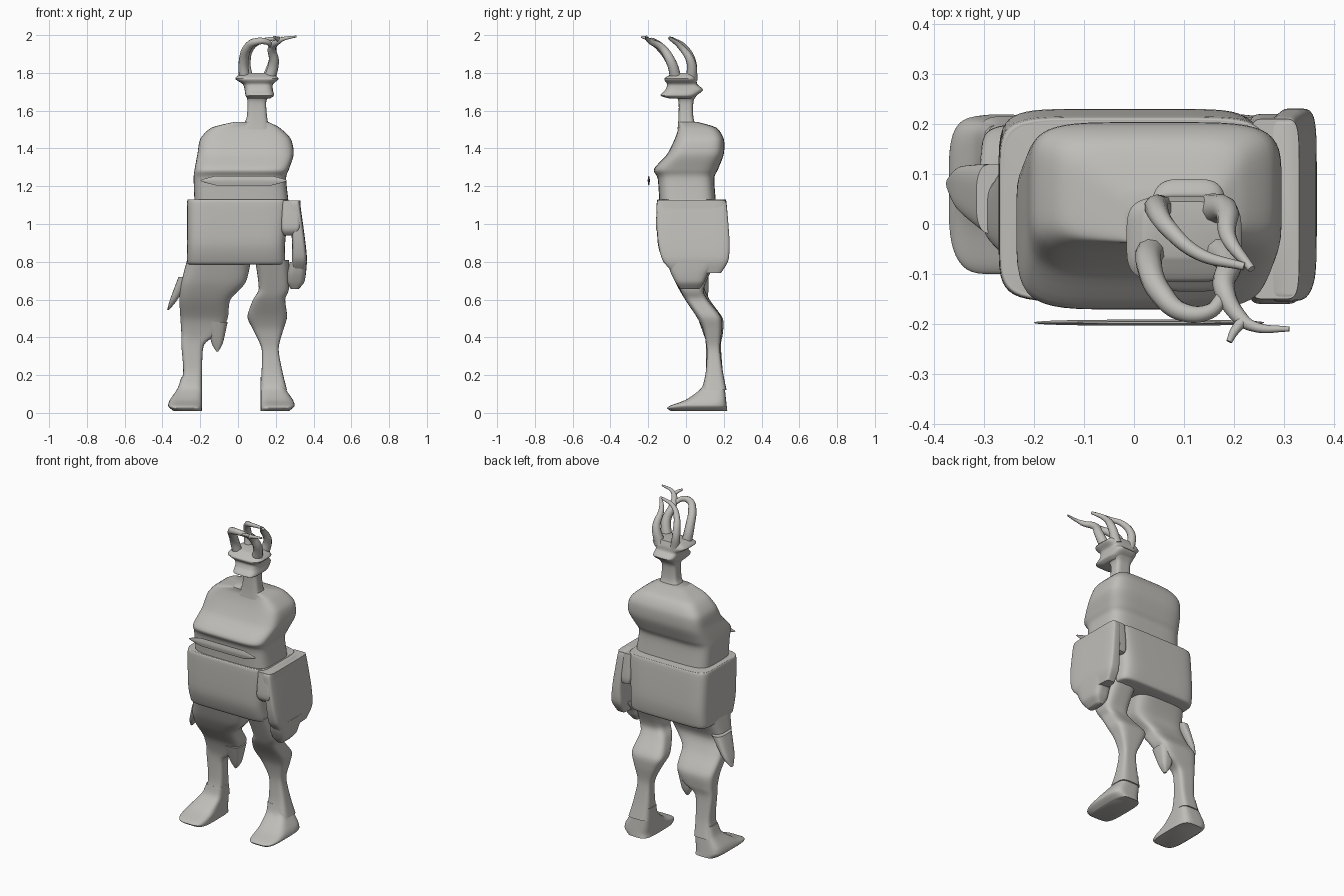
import bpy, bmesh
from math import cos, sin, pi, radians, copysign
from mathutils import Vector

if "Cube" in bpy.data.objects:
    bpy.data.objects.remove(bpy.data.objects["Cube"], do_unlink=True)

# One warm grey clay material
clay = bpy.data.materials.new("warm_grey_clay")
clay.use_nodes = True
clay_colour = (0.52, 0.51, 0.48, 1)
clay.diffuse_color = clay_colour
shader = clay.node_tree.nodes["Principled BSDF"]
shader.inputs["Base Color"].default_value = clay_colour
shader.inputs["Roughness"].default_value = 0.8


def finish(name, mesh):
    """Link a mesh as a named, smooth shaded part."""
    mesh.materials.clear()
    mesh.materials.append(clay)
    mesh.shade_smooth()
    mesh.set_sharp_from_angle(angle=radians(50))
    part = bpy.data.objects.new(name, mesh)
    bpy.context.collection.objects.link(part)


def ring(z, width, depth, x=0.0, y=0.0):
    """One horizontal section: its height, size and centre."""
    return Vector((z, width, depth, x, y))


def blend(sections, steps=5):
    """Smoothly interpolate between sections."""
    last = len(sections) - 1
    for i in range(last):
        start, end = sections[i], sections[i + 1]
        leave = (end - sections[max(i - 1, 0)]) * 0.4
        arrive = (sections[min(i + 2, last)] - start) * 0.4
        for step in range(steps):
            t = step / steps
            ease = t * t * (3 - 2 * t)
            yield (start.lerp(end, ease) + leave * t * (1 - t) ** 2
                   - arrive * t * t * (1 - t))
    yield sections[last]


def loft(name, sections, squareness=4, sides=48):
    """Skin a stack of rounded rectangles."""
    bm = bmesh.new()
    loops = []
    for z, width, depth, x, y in blend(sections):
        loop = []
        for k in range(sides):
            angle = 2 * pi * (k + 0.5) / sides
            c, s = cos(angle), sin(angle)
            u = copysign(abs(c) ** (2 / squareness), c)
            v = copysign(abs(s) ** (2 / squareness), s)
            loop.append(bm.verts.new((x + u * width / 2, y + v * depth / 2, z)))
        loops.append(loop)
    for low, high in zip(loops, loops[1:]):
        for k in range(sides):
            n = (k + 1) % sides
            bm.faces.new((low[k], low[n], high[n], high[k]))
    bm.faces.new(loops[0])
    bm.faces.new(loops[-1])
    bmesh.ops.recalc_face_normals(bm, faces=bm.faces)
    mesh = bpy.data.meshes.new(name)
    bm.to_mesh(mesh)
    bm.free()
    finish(name, mesh)


def tendril(name, points, base, tip):
    """Tapering tube through a few points."""
    curve = bpy.data.curves.new(name, "CURVE")
    curve.dimensions = "3D"
    curve.bevel_depth = 1
    curve.bevel_resolution = 3
    curve.use_fill_caps = True
    spline = curve.splines.new("BEZIER")
    spline.bezier_points.add(len(points) - 1)
    for i, (knot, place) in enumerate(zip(spline.bezier_points, points)):
        knot.co = Vector(place)
        knot.handle_left_type = knot.handle_right_type = "AUTO"
        knot.radius = base + (tip - base) * i / (len(points) - 1)
    path = bpy.data.objects.new(name + "_path", curve)
    bpy.context.collection.objects.link(path)
    bpy.context.view_layer.update()
    graph = bpy.context.evaluated_depsgraph_get()
    mesh = bpy.data.meshes.new_from_object(path.evaluated_get(graph))
    bpy.data.objects.remove(path, do_unlink=True)
    finish(name, mesh)


# Torso: domed shoulders over a pinched waist, then a boxy skirt
loft("chest", squareness=5, sections=[
    ring(z=1.1, width=.5, depth=.3, x=.02, y=.01),
    ring(z=1.24, width=.49, depth=.3, x=.01),
    ring(z=1.29, width=.5, depth=.34, x=.02),
    ring(z=1.37, width=.51, depth=.3, x=.04, y=.05),
    ring(z=1.45, width=.48, depth=.26, x=.04, y=.07),
    ring(z=1.51, width=.36, depth=.2, x=.04, y=.06),
    ring(z=1.54, width=.18, depth=.1, x=.07, y=.01)])
loft("skirt_box", squareness=7, sections=[
    ring(z=.785, width=.5, depth=.3, x=-.01, y=.05),
    ring(z=.8, width=.52, depth=.34, x=-.01, y=.05),
    ring(z=.9, width=.52, depth=.38, x=-.01, y=.04),
    ring(z=1.11, width=.54, depth=.37, y=.03),
    ring(z=1.13, width=.52, depth=.35, y=.03)])

# Slab arm on one side, with the hand hanging below
loft("arm_slab", squareness=6, sections=[
    ring(z=.74, width=.06, depth=.25, x=.32, y=.06),
    ring(z=.81, width=.08, depth=.35, x=.325, y=.05),
    ring(z=.92, width=.07, depth=.38, x=.32, y=.04),
    ring(z=1.1, width=.06, depth=.37, x=.3, y=.03),
    ring(z=1.125, width=.05, depth=.35, x=.3, y=.03)])
loft("arm_shoulder", squareness=7, sections=[
    ring(z=.94, width=.06, depth=.35, x=.27, y=.04),
    ring(z=.98, width=.11, depth=.38, x=.28, y=.03),
    ring(z=1.125, width=.1, depth=.36, x=.28, y=.03)])
loft("hand", [
    ring(z=.655, width=.04, depth=.1, x=.3, y=.02),
    ring(z=.69, width=.09, depth=.15, x=.305, y=.02),
    ring(z=.74, width=.1, depth=.2, x=.31, y=.02),
    ring(z=.8, width=.09, depth=.28, x=.32, y=.04)])

# Draped leg and slimmer bare leg
loft("draped_leg", [
    ring(z=.12, width=.12, depth=.13, x=-.25, y=.15),
    ring(z=.22, width=.1, depth=.09, x=-.24, y=.15),
    ring(z=.36, width=.12, depth=.08, x=-.24, y=.145),
    ring(z=.42, width=.2, depth=.1, x=-.2, y=.145),
    ring(z=.5, width=.25, depth=.13, x=-.18, y=.13),
    ring(z=.6, width=.27, depth=.13, x=-.175, y=.06),
    ring(z=.69, width=.34, depth=.15, x=-.13, y=.02),
    ring(z=.81, width=.34, depth=.26, x=-.1, y=.03)])
loft("drape_point", squareness=3, sections=[
    ring(z=.325, width=.01, depth=.02, x=-.11, y=.14),
    ring(z=.37, width=.06, depth=.06, x=-.11, y=.14),
    ring(z=.48, width=.11, depth=.12, x=-.11, y=.13)])
loft("hip_flap", squareness=3, sections=[
    ring(z=.545, width=.01, depth=.02, x=-.37, y=.08),
    ring(z=.6, width=.04, depth=.09, x=-.34, y=.07),
    ring(z=.72, width=.07, depth=.14, x=-.28, y=.05)])
loft("bare_leg", [
    ring(z=.12, width=.14, depth=.13, x=.19, y=.15),
    ring(z=.22, width=.11, depth=.09, x=.18, y=.15),
    ring(z=.34, width=.09, depth=.07, x=.17, y=.145),
    ring(z=.44, width=.16, depth=.1, x=.16, y=.14),
    ring(z=.51, width=.21, depth=.13, x=.155, y=.12),
    ring(z=.6, width=.17, depth=.12, x=.165, y=.055),
    ring(z=.66, width=.16, depth=.13, x=.19, y=.03),
    ring(z=.81, width=.18, depth=.26, x=.18, y=.03)])

# Wedge feet, splayed outward
for name, side, inner in (("right_foot", -1, .19), ("left_foot", 1, .12)):
    sections = []
    for z, width, toe in ((.01, .15, -.08), (.025, .17, -.1), (.04, .18, -.08),
                          (.07, .17, 0), (.13, .13, .08), (.19, .11, .1)):
        heel = .22 - z / 9
        sections.append(ring(z, width, heel - toe, x=side * (inner + width / 2),
                             y=(heel + toe) / 2))
    loft(name, sections)

# Thin lens plate floating in front of the waist
loft("belt_plate", squareness=2.5, sections=[
    ring(z=1.205, width=.3, depth=.004, x=.03, y=-.197),
    ring(z=1.23, width=.46, depth=.012, x=.03, y=-.197),
    ring(z=1.255, width=.3, depth=.004, x=.03, y=-.197)])

# Neck and head
loft("neck", [
    ring(z=1.5, width=.16, depth=.11, x=.09, y=.01),
    ring(z=1.56, width=.11, depth=.08, x=.1),
    ring(z=1.65, width=.1, depth=.08, x=.1),
    ring(z=1.69, width=.14, depth=.13, x=.11)])
loft("head", [
    ring(z=1.665, width=.12, depth=.12, x=.11, y=-.03),
    ring(z=1.68, width=.15, depth=.19, x=.115, y=-.04),
    ring(z=1.71, width=.15, depth=.2, x=.11, y=-.01),
    ring(z=1.74, width=.16, depth=.16, x=.105, y=-.02),
    ring(z=1.77, width=.23, depth=.17, x=.1, y=-.03),
    ring(z=1.8, width=.16, depth=.11, x=.1, y=-.01)])

# Crown of branching tendrils sweeping forward
tendril("front_right_tendril", [
    (.035, -.05, 1.76), (.03, -.08, 1.86), (.055, -.14, 1.94),
    (.095, -.175, 1.965), (.15, -.175, 1.965), (.18, -.14, 1.94)], .03, .012)
tendril("front_left_tendril", [
    (.165, -.05, 1.76), (.19, -.08, 1.86), (.18, -.13, 1.935),
    (.21, -.185, 1.965), (.24, -.205, 1.98), (.31, -.21, 1.993)], .032, .005)
tendril("tendril_fork", [
    (.22, -.19, 1.97), (.2, -.215, 1.985), (.19, -.235, 1.99)], .012, .006)
tendril("back_right_tendril", [
    (.055, .03, 1.76), (.045, .03, 1.86), (.07, -.01, 1.935),
    (.13, -.06, 1.97), (.22, -.085, 1.985)], .028, .008)
tendril("back_left_tendril", [
    (.155, .03, 1.76), (.185, .025, 1.86), (.19, -.03, 1.94),
    (.235, -.09, 1.985)], .032, .008)
